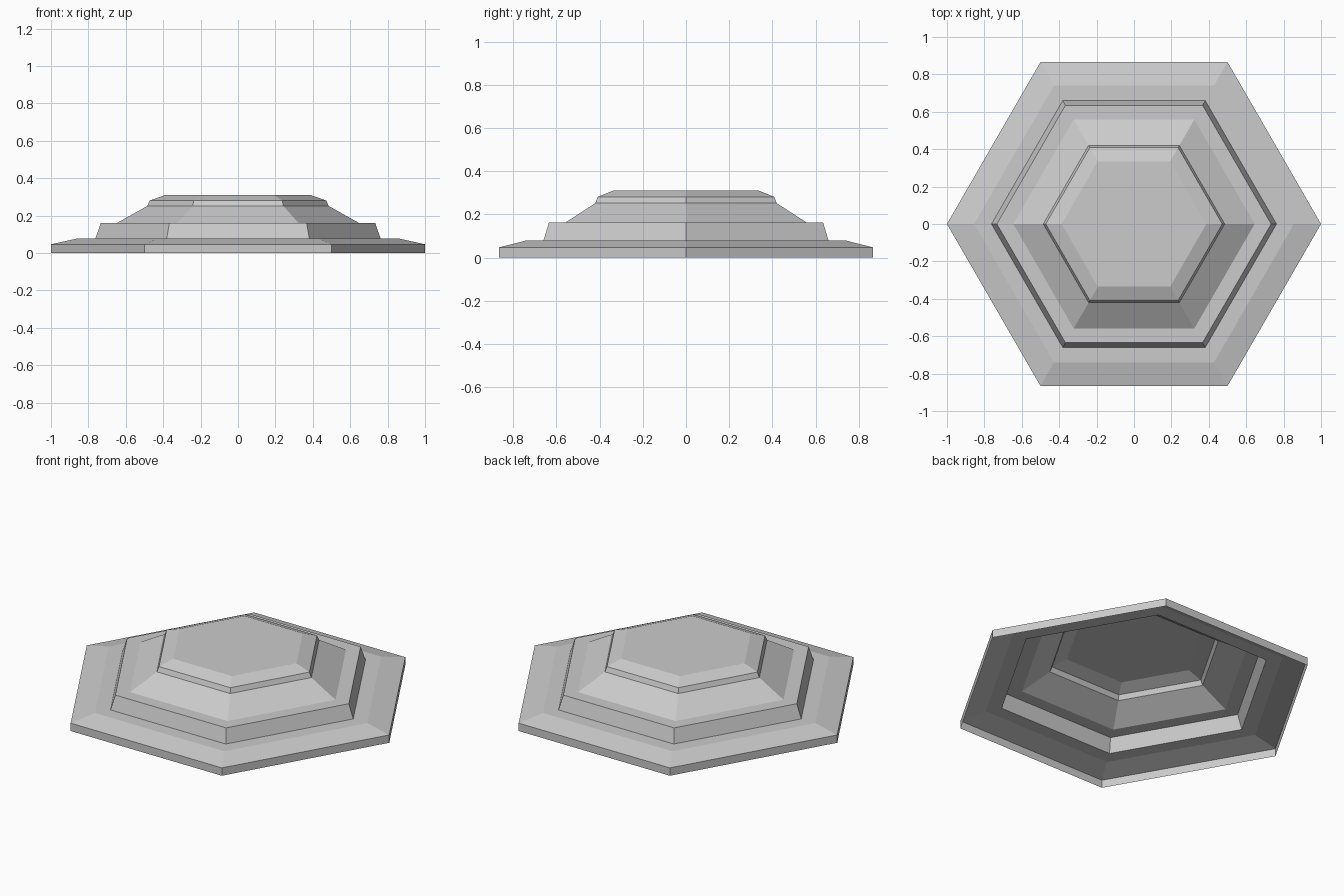
import bpy, bmesh, math

cube = bpy.data.objects.get("Cube")
if cube:
    bpy.data.objects.remove(cube, do_unlink=True)

SIDES = 6

grey = bpy.data.materials.new("light_grey")
grey.use_nodes = True
colour = (0.6, 0.6, 0.6, 1.0)
grey.diffuse_color = colour
bsdf = next(n for n in grey.node_tree.nodes if n.type == 'BSDF_PRINCIPLED')
bsdf.inputs["Base Color"].default_value = colour
bsdf.inputs["Roughness"].default_value = 0.8


def hex_shell(name, profile, cap=False):
    """Open hexagonal shell from (corner radius, height) rings, bottom to top."""
    bm = bmesh.new()
    rings = []
    for r, z in profile:
        angles = [math.tau * i / SIDES for i in range(SIDES)]
        rings.append([bm.verts.new((r * math.cos(a), r * math.sin(a), z)) for a in angles])
    for low, high in zip(rings, rings[1:]):
        for i in range(SIDES):
            j = (i + 1) % SIDES
            bm.faces.new((low[i], low[j], high[j], high[i]))
    if cap:
        bm.faces.new(rings[-1])
    mesh = bpy.data.meshes.new(name)
    bm.to_mesh(mesh)
    bm.free()
    mesh.materials.append(grey)
    obj = bpy.data.objects.new(name, mesh)
    bpy.context.collection.objects.link(obj)
    return obj


# Wide foot: upright rim, shallow bevel, flat ledge (open underneath)
hex_shell("base_rim", [(1.0, 0.0), (1.0, 0.047), (0.855, 0.079), (0.762, 0.079)])

# Middle step: steep wall, narrow ledge, sloping shoulder
hex_shell("middle_tier", [(0.762, 0.079), (0.733, 0.162), (0.645, 0.162), (0.485, 0.252)])

# Top step: short wall, bevel and flat cap
hex_shell("top_cap", [(0.485, 0.252), (0.472, 0.281), (0.387, 0.311)], cap=True)
